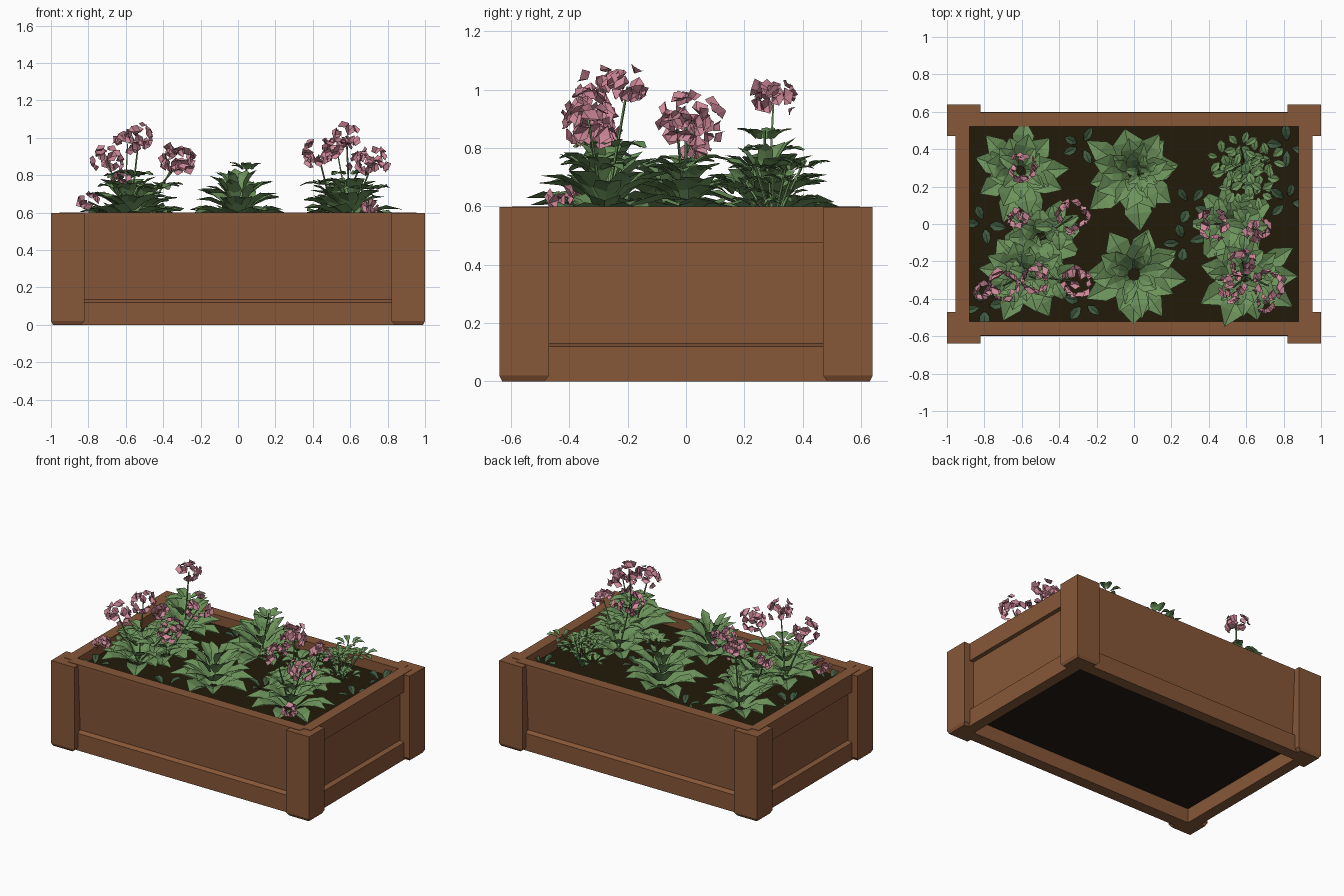
import bpy, bmesh, math, random
from mathutils import Vector, Matrix

random.seed(4)
old = bpy.data.objects.get("Cube")
if old:
    bpy.data.objects.remove(old, do_unlink=True)


def material(name, rgb):
    m = bpy.data.materials.new(name)
    m.use_nodes = True
    m.diffuse_color = (*rgb, 1)
    m.node_tree.nodes["Principled BSDF"].inputs["Base Color"].default_value = (*rgb, 1)
    return m


WOOD = material("brown wood", (0.24, 0.095, 0.04))
SOIL = material("dark soil", (0.016, 0.011, 0.003))
FLOOR = material("dark underside", (0.018, 0.010, 0.006))
LEAF = material("leaf green", (0.15, 0.29, 0.105))
DARK = material("deep green", (0.05, 0.10, 0.05))
PINK = material("petal pink", (0.62, 0.25, 0.32))


def finish(name, bm, mat, closed=True):
    if closed:
        bmesh.ops.recalc_face_normals(bm, faces=bm.faces)
    mesh = bpy.data.meshes.new(name)
    bm.to_mesh(mesh)
    bm.free()
    mesh.materials.append(mat)
    ob = bpy.data.objects.new(name, mesh)
    bpy.context.scene.collection.objects.link(ob)
    return ob


def prism(name, ring_a, ring_b, mat):
    """Solid between two matching outlines."""
    bm = bmesh.new()
    a = [bm.verts.new(p) for p in ring_a]
    b = [bm.verts.new(p) for p in ring_b]
    n = len(a)
    bm.faces.new(a)
    bm.faces.new(b[::-1])
    for i in range(n):
        bm.faces.new((a[i], b[i], b[(i + 1) % n], a[(i + 1) % n]))
    return finish(name, bm, mat)


# Long walls: plain board leaning in slightly above a bottom rail
long_profile = [(0.52, 0), (0.60, 0), (0.60, 0.12), (0.575, 0.135), (0.597, 0.58), (0.597, 0.6), (0.52, 0.6)]
for name, s in (("front_wall", -1), ("back_wall", 1)):
    prism(name, [(-0.9, s * d, z) for d, z in long_profile], [(0.9, s * d, z) for d, z in long_profile], WOOD)

# Short walls: recessed panel between a top and a bottom rail
side_profile = [(0.88, 0), (0.955, 0), (0.955, 0.12), (0.925, 0.13), (0.925, 0.475), (0.955, 0.475), (0.955, 0.6), (0.88, 0.6)]
for name, s in (("right_wall", -1), ("left_wall", 1)):
    prism(name, [(s * d, -0.56, z) for d, z in side_profile], [(s * d, 0.56, z) for d, z in side_profile], WOOD)

# L-shaped corner posts, a little narrower at the foot
post = [(0.82, 0.64), (1, 0.64), (1, 0.47), (0.89, 0.47), (0.89, 0.53), (0.82, 0.53)]
foot = [(0.84, 0.63), (0.99, 0.63), (0.99, 0.485), (0.89, 0.485), (0.89, 0.53), (0.84, 0.53)]
for sx, side in ((-1, "right"), (1, "left")):
    for sy, end in ((-1, "front"), (1, "back")):
        ring = [[(sx * x, sy * y, z) for x, y in outline]
                for outline, z in ((foot, 0), (post, 0.02), (post, 0.597))]
        prism(f"{end}_{side}_post", ring[1], ring[2], WOOD)
        prism(f"{end}_{side}_post_foot", ring[0], ring[1], WOOD)


def slab(name, z0, z1, mat):
    corners = [(-0.89, -0.53), (0.89, -0.53), (0.89, 0.53), (-0.89, 0.53)]
    prism(name, [(x, y, z0) for x, y in corners], [(x, y, z1) for x, y in corners], mat)


slab("soil", 0.12, 0.53, SOIL)
slab("base_board", 0.10, 0.12, FLOOR)


# Folded leaf that arches along its length
SHAPE = {"pointed": (0.25, 0.85, 0.9, 0), "round": (0.45, 1.0, 0.85, 0.3)}


def leaf(bm, base, yaw, pitch, length, width, droop=0.9, kind="pointed"):
    forward = Vector((math.cos(yaw), math.sin(yaw), 0))
    side = Vector((-forward.y, forward.x, 0))
    up = Vector((0, 0, 1))
    p = Vector(base)
    rows = []
    steps = len(SHAPE[kind])
    for i, w in enumerate(SHAPE[kind]):
        half = w * width / 2 * random.uniform(0.85, 1.15)
        lift = up * half * 0.35
        rows.append([bm.verts.new(p + side * half + lift), bm.verts.new(p), bm.verts.new(p - side * half + lift)])
        angle = pitch - droop * i / (steps - 1)
        p = p + (forward * math.cos(angle) + up * math.sin(angle)) * length / (steps - 1)
    for a, b in zip(rows, rows[1:]):
        for k in (0, 1):
            bm.faces.new((a[k], b[k], b[k + 1], a[k + 1]))
    bmesh.ops.remove_doubles(bm, verts=rows[-1], dist=1e-5)


def rosette(bm, x, y, tiers, kind):
    """Rings of leaves: count, start height, pitch, length, width."""
    for count, z, pitch, length, width in tiers:
        turn = random.uniform(0, 6)
        for i in range(count):
            yaw = turn + (i + random.uniform(-0.25, 0.25)) * math.tau / count
            start = (x + 0.03 * math.cos(yaw), y + 0.03 * math.sin(yaw), z)
            leaf(bm, start, yaw, pitch + random.uniform(-0.15, 0.15),
                 length * random.uniform(0.85, 1.12), width * random.uniform(0.85, 1.15), kind=kind)


def stem(bm, a, b, r=0.006):
    a, b = Vector(a), Vector(b)
    turn = (b - a).to_track_quat('Z', 'Y').to_matrix().to_4x4()
    bmesh.ops.create_cone(bm, segments=4, radius1=r, radius2=r * 0.7, depth=(b - a).length,
                          matrix=Matrix.Translation((a + b) / 2) @ turn)


# Two large leafy plants in the middle
for name, y in (("middle_front_plant", -0.27), ("middle_back_plant", 0.27)):
    bm = bmesh.new()
    rosette(bm, 0, y, [(8, 0.54, 0.55, 0.27, 0.15), (7, 0.59, 0.8, 0.23, 0.13),
                       (6, 0.65, 1.0, 0.19, 0.09), (4, 0.71, 1.25, 0.14, 0.06)], "pointed")
    if y > 0:
        stem(bm, (0, y, 0.6), (0.05, y, 0.86))
        rosette(bm, 0.05, y, [(6, 0.83, 0.7, 0.07, 0.05)], "round")
    finish(name, bm, LEAF, False)

# Flowering plants at the sides
side_plants = {"front_right_plant": (-0.58, -0.27), "back_right_plant": (-0.61, 0.28), "front_left_plant": (0.6, -0.28),
               "middle_left_plant": (0.52, 0.0), "middle_right_plant": (-0.5, -0.08)}
for name, (x, y) in side_plants.items():
    bm = bmesh.new()
    full = 0.75 if "middle" in name else 1
    rosette(bm, x, y, [(9, 0.55, 0.5, 0.26 * full, 0.13), (8, 0.61, 0.75, 0.2 * full, 0.12),
                       (5, 0.68, 0.95, 0.15 * full, 0.09)], "round" if full < 1 else "pointed")
    finish(name, bm, LEAF, False)

# Bushy small-leaved plant
bm = bmesh.new()
for i in range(11):
    angle, r = i * 2.4, 0.045 * math.sqrt(i)
    x, y, z = 0.6 + r * math.cos(angle), 0.3 + r * math.sin(angle), random.uniform(0.62, 0.78)
    stem(bm, (0.6, 0.3, 0.53), (x, y, z))
    rosette(bm, x, y, [(6, z - 0.02, 0.5, 0.07, 0.045)], "pointed")
finish("back_left_plant", bm, LEAF, False)

# Small dark leaves low on the soil
bm = bmesh.new()
for x, y in ((-0.28, 0.42), (-0.8, 0.0), (0.27, -0.1), (0.82, 0.12), (-0.27, -0.42), (0.3, 0.1), (0.82, 0.42), (-0.8, -0.44)):
    rosette(bm, x, y, [(4, 0.54, 0.6, 0.09, 0.05)], "pointed")
finish("low_leaves", bm, DARK, False)

# Flower heads: loose balls of folded petals on thin stems
heads = [(-0.70, -0.33, 0.88, 0.09), (-0.53, -0.29, 1.0, 0.08), (-0.31, -0.31, 0.87, 0.085), (-0.33, 0.04, 0.89, 0.09),
         (-0.62, 0.03, 0.78, 0.05), (-0.59, 0.3, 0.97, 0.08), (0.43, 0, 0.91, 0.09), (0.58, -0.2, 1.01, 0.07),
         (0.53, -0.34, 0.93, 0.08), (0.72, -0.33, 0.87, 0.09), (0.66, -0.03, 0.86, 0.07),
         (0.7, -0.43, 0.63, 0.04), (-0.8, -0.36, 0.66, 0.05)]
petals, stems = bmesh.new(), bmesh.new()
for x, y, z, r in heads:
    centre = Vector((x, y, z))
    root = min(side_plants.values(), key=lambda p: math.hypot(p[0] - x, p[1] - y))
    stem(stems, (*root, 0.55), centre)
    for i in range(int(r * 210)):
        # Petals sit over the upper part of the ball
        h = random.uniform(-0.6, 1)
        a = i * 2.4 + random.uniform(-0.3, 0.3)
        k = math.sqrt(1 - h * h)
        n = Vector((k * math.cos(a), k * math.sin(a), h))
        place = Matrix.Translation(centre + n * r * random.uniform(0.7, 1.0))
        frame = place @ n.to_track_quat('Z', 'Y').to_matrix().to_4x4() @ Matrix.Rotation(random.uniform(0, 6), 4, 'Z')
        s = random.uniform(0.022, 0.034)
        outline = [(-1, 0, 0), (-0.2, -0.8, 0.5), (1, -0.5, 0), (1, 0.5, 0), (-0.2, 0.8, 0.5)]
        v = [petals.verts.new(frame @ (Vector(p) * s)) for p in outline]
        mid = petals.verts.new(frame @ Vector((0.2 * s, 0, -0.4 * s)))
        for j in range(5):
            petals.faces.new((v[j], v[(j + 1) % 5], mid))
    # Small leaves below each head
    if z > 0.8:
        low = centre.lerp(Vector((*root, 0.55)), 0.45)
        rosette(stems, low.x, low.y, [(4, low.z, 0.4, 0.1, 0.07)], "round")
finish("flower_petals", petals, PINK, False)
finish("flower_stems", stems, LEAF, False)
